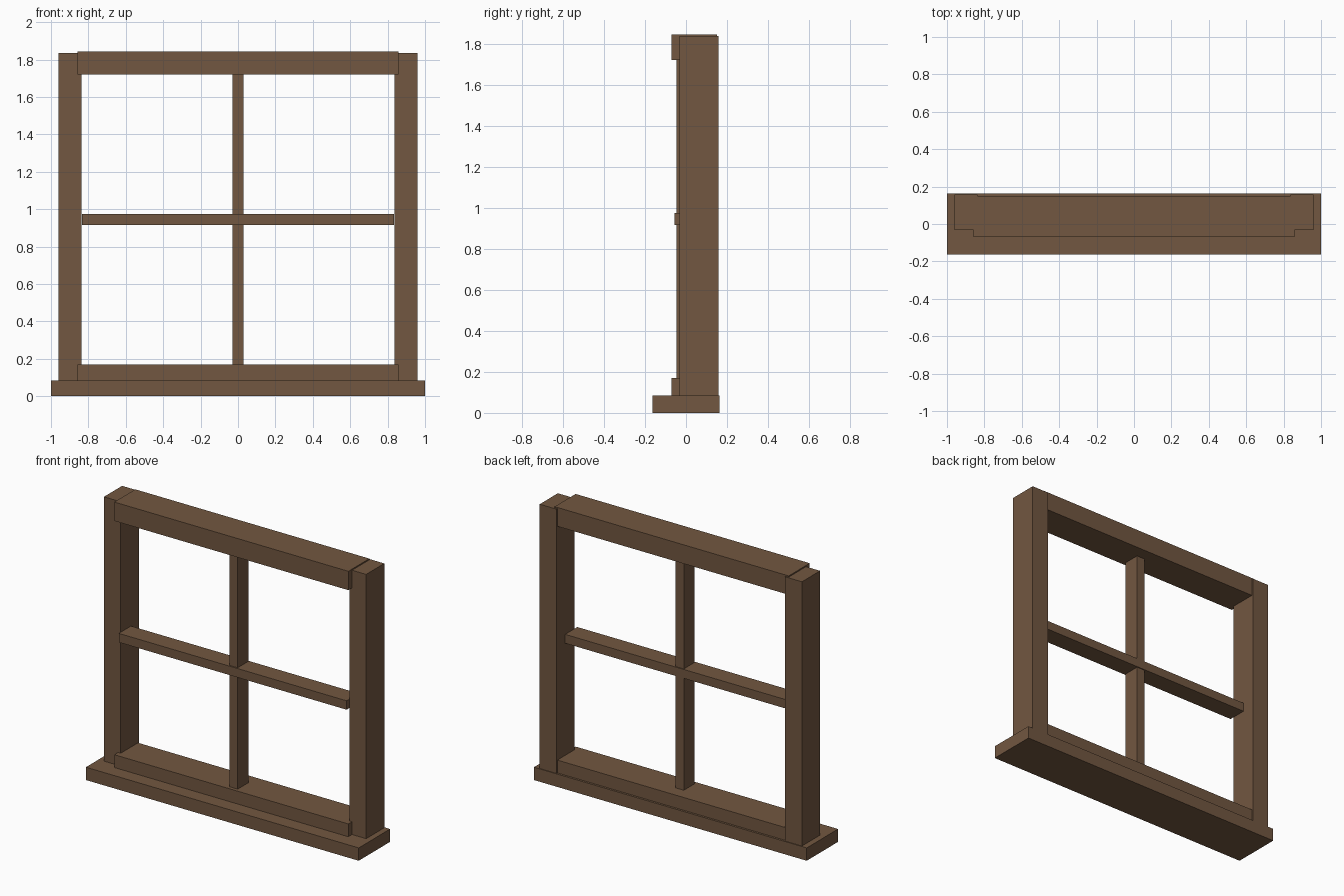
import bpy

if "Cube" in bpy.data.objects:
    bpy.data.objects.remove(bpy.data.objects["Cube"])

wood = bpy.data.materials.new("brown wood")
wood.diffuse_color = (0.168, 0.095, 0.052, 1.0)
wood.use_nodes = True
wood.node_tree.nodes["Principled BSDF"].inputs["Base Color"].default_value = wood.diffuse_color


def box(name, x, y, z):
    """Axis-aligned box from (min, max) ranges."""
    bpy.ops.mesh.primitive_cube_add(size=1, location=[sum(r) / 2 for r in (x, y, z)])
    ob = bpy.context.object
    ob.name = name
    ob.scale = [r[1] - r[0] for r in (x, y, z)]
    bpy.ops.object.transform_apply(location=False, rotation=False, scale=True)
    ob.data.materials.append(wood)
    return ob


# Sill
box("sill", (-1, 1), (-0.164, 0.164), (0, 0.085))

# Side jambs
box("left_jamb", (-0.961, -0.838), (-0.031, 0.159), (0.085, 1.836))
box("right_jamb", (0.838, 0.961), (-0.031, 0.159), (0.085, 1.836))

# Top and bottom rails, let into the jambs
box("top_rail", (-0.858, 0.858), (-0.07, 0.15), (1.719, 1.844))
box("bottom_rail", (-0.858, 0.858), (-0.07, 0.15), (0.085, 0.17))

# Glazing bars
box("vertical_bar", (-0.03, 0.03), (-0.046, 0.066), (0.17, 1.719))
box("horizontal_bar", (-0.835, 0.835), (-0.055, 0.072), (0.915, 0.974))
